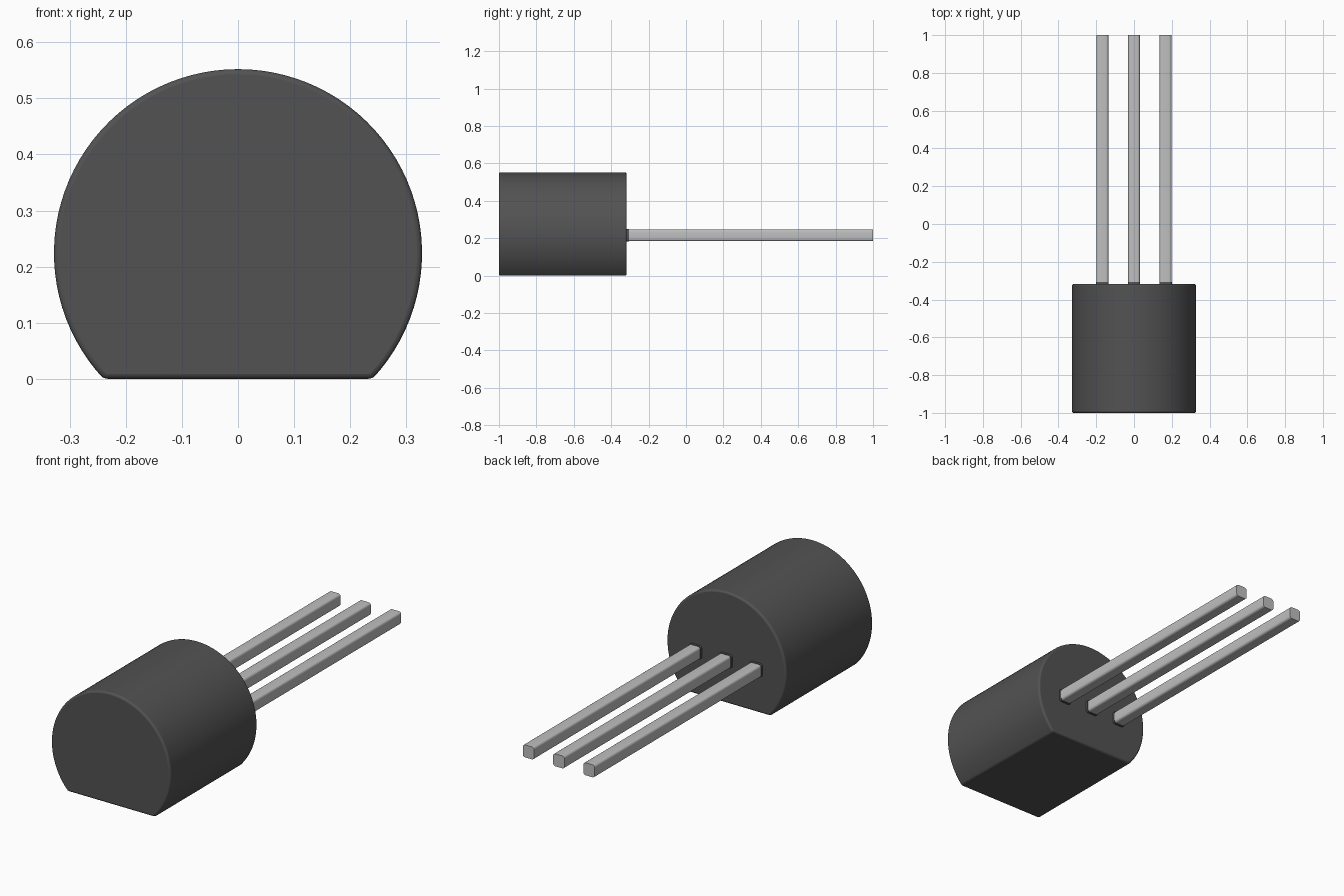
import bpy
import bmesh
import math

cube = bpy.data.objects.get("Cube")
if cube:
    bpy.data.objects.remove(cube)


def material(name, value, roughness):
    mat = bpy.data.materials.new(name)
    mat.use_nodes = True
    color = (value, value, value, 1)
    mat.diffuse_color = color
    shader = mat.node_tree.nodes["Principled BSDF"]
    shader.inputs["Base Color"].default_value = color
    shader.inputs["Roughness"].default_value = roughness
    return mat


def extrude_profile(name, profile, y0, y1, mat, bevel=0, bevel_angle=30, segments=3):
    """Extrude an (x, z) outline from y0 to y1."""
    bm = bmesh.new()
    face = bm.faces.new([bm.verts.new((x, y0, z)) for x, z in profile])
    extruded = bmesh.ops.extrude_face_region(bm, geom=[face])["geom"]
    verts = [v for v in extruded if isinstance(v, bmesh.types.BMVert)]
    bmesh.ops.translate(bm, verts=verts, vec=(0, y1 - y0, 0))
    bmesh.ops.recalc_face_normals(bm, faces=bm.faces)
    mesh = bpy.data.meshes.new(name)
    bm.to_mesh(mesh)
    bm.free()
    mesh.materials.append(mat)
    obj = bpy.data.objects.new(name, mesh)
    bpy.context.collection.objects.link(obj)
    if bevel:
        mod = obj.modifiers.new("rounded_edges", "BEVEL")
        mod.width = bevel
        mod.segments = segments
        mod.limit_method = "ANGLE"
        mod.angle_limit = math.radians(bevel_angle)
    bpy.ops.object.select_all(action="DESELECT")
    obj.select_set(True)
    bpy.context.view_layer.objects.active = obj
    bpy.ops.object.shade_smooth_by_angle(angle=math.radians(35))
    return obj


def rounded_square(cx, cz, half, radius, steps=4):
    points = []
    for sx, sz, start in ((1, 1, 0), (-1, 1, 90), (-1, -1, 180), (1, -1, 270)):
        for i in range(steps + 1):
            a = math.radians(start + 90 * i / steps)
            points.append((cx + sx * (half - radius) + radius * math.cos(a),
                           cz + sz * (half - radius) + radius * math.sin(a)))
    return points


black_plastic = material("black plastic", 0.085, 0.6)
tinned_metal = material("tinned metal", 0.52, 0.4)

# Moulded case: a cylinder with a flat underside
radius, center_z, seam_y = 0.328, 0.224, -0.317
flat_angle = math.asin(-center_z / radius)
arc_steps = 72
outline = []
for i in range(arc_steps + 1):
    a = flat_angle + (math.pi - 2 * flat_angle) * i / arc_steps
    outline.append((radius * math.cos(a), center_z + radius * math.sin(a)))
extrude_profile("case", outline, -1, seam_y, black_plastic, bevel=0.009)

# Three leads, each leaving the case through a small collar
lead_z = 0.215
for side, x in (("right", -0.167), ("middle", 0), ("left", 0.167)):
    extrude_profile(side + "_lead", rounded_square(x, lead_z, 0.031, 0.012),
                    seam_y - 0.02, 1, tinned_metal)
    extrude_profile(side + "_collar", rounded_square(x, lead_z, 0.033, 0.012),
                    seam_y - 0.01, seam_y + 0.011, black_plastic)
